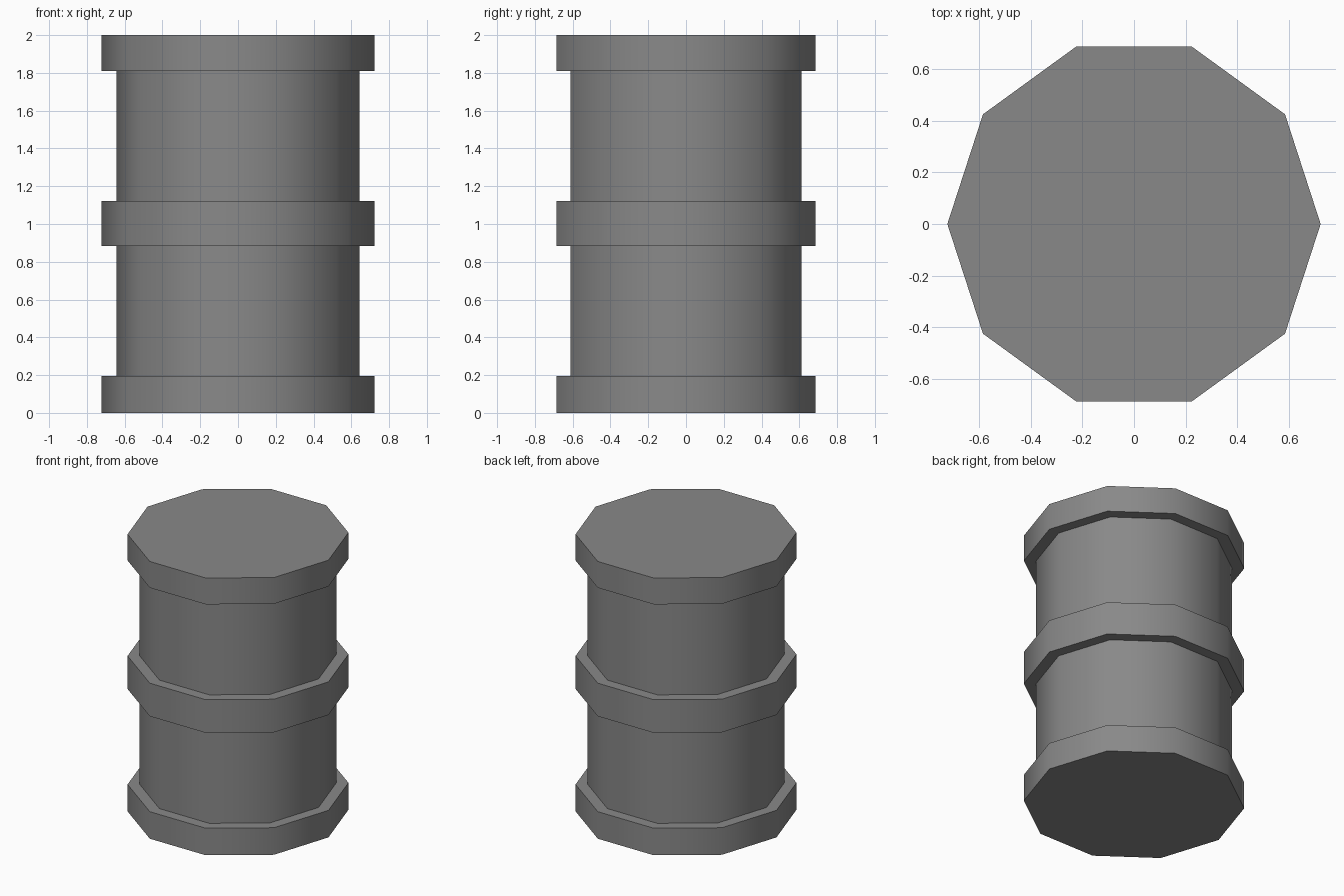
import bpy
import bmesh
import math

cube = bpy.data.objects.get("Cube")
if cube:
    bpy.data.objects.remove(cube, do_unlink=True)

SIDES = 10
HOOP_R = 0.722
WALL_R = 0.643

# Material
grey = bpy.data.materials.new("barrel grey")
grey.use_nodes = True
colour = (0.25, 0.25, 0.25, 1)
grey.diffuse_color = colour
grey.node_tree.nodes["Principled BSDF"].inputs["Base Color"].default_value = colour

# Heights of the bottom, middle and top hoops
hoops = [(0.0, 0.195), (0.883, 1.122), (1.81, 2.0)]

# Stepped outline: out around each hoop, in along the wall between them
profile = []
for low, high in hoops:
    if low > 0:
        profile.append((WALL_R, low))
    profile += [(HOOP_R, low), (HOOP_R, high)]
    if high < 2:
        profile.append((WALL_R, high))

# Barrel shell: one ten-sided ring per outline point, bridged, then capped
bm = bmesh.new()
rings = []
for radius, z in profile:
    angles = [2 * math.pi * i / SIDES for i in range(SIDES)]
    rings.append([bm.verts.new((radius * math.cos(a), radius * math.sin(a), z))
                  for a in angles])
for lower, upper in zip(rings, rings[1:]):
    for i in range(SIDES):
        j = (i + 1) % SIDES
        bm.faces.new((lower[i], lower[j], upper[j], upper[i]))
bm.faces.new(rings[0][::-1])
bm.faces.new(rings[-1])
bmesh.ops.recalc_face_normals(bm, faces=bm.faces)

mesh = bpy.data.meshes.new("barrel")
bm.to_mesh(mesh)
bm.free()
mesh.materials.append(grey)
barrel = bpy.data.objects.new("barrel", mesh)
bpy.context.collection.objects.link(barrel)

# Smooth around the sides, sharp at the hoop rims
bpy.ops.object.select_all(action="DESELECT")
barrel.select_set(True)
bpy.context.view_layer.objects.active = barrel
bpy.ops.object.shade_smooth_by_angle(angle=math.radians(45))
